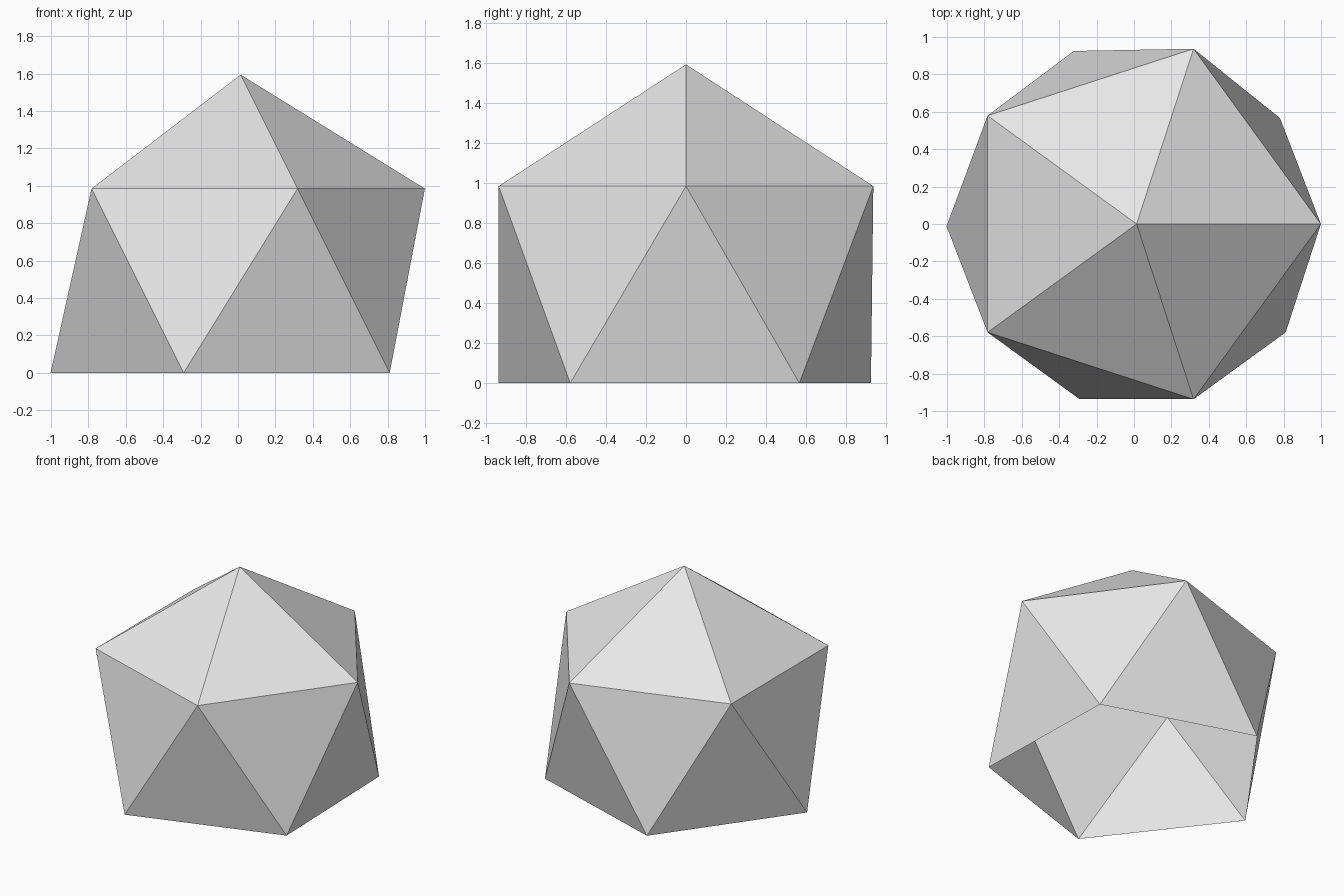
import bpy, bmesh
from mathutils import Vector

cube = bpy.data.objects.get("Cube")
if cube:
    bpy.data.objects.remove(cube, do_unlink=True)

RADIUS = 1.1015
CENTRE = Vector((0.014, 0, RADIUS / 5 ** 0.5))

# Twenty-sided faceted ball
bm = bmesh.new()
bmesh.ops.create_icosphere(bm, subdivisions=1, radius=RADIUS)

# Open the underside by removing the bottom point
bottom = min(bm.verts, key=lambda v: v.co.z)
bmesh.ops.delete(bm, geom=[bottom], context="VERTS")

# Rest the open rim on the ground
bmesh.ops.translate(bm, verts=bm.verts, vec=CENTRE)

# Nudge the back and left part of the rim slightly sideways
rim = [v for v in bm.verts if v.co.z < 0.1]
for v in rim:
    v.co.z = 0
    if v.co.y > -0.1:
        v.co += Vector((-0.031, -0.012, 0))

mesh = bpy.data.meshes.new("faceted_dome")
bm.to_mesh(mesh)
bm.free()
mesh.shade_flat()

# Plain grey surface
grey = bpy.data.materials.new("light_grey")
grey.use_nodes = True
colour = (0.8, 0.8, 0.8, 1)
grey.diffuse_color = colour
shader = next(n for n in grey.node_tree.nodes if n.type == "BSDF_PRINCIPLED")
shader.inputs["Base Color"].default_value = colour
mesh.materials.append(grey)

dome = bpy.data.objects.new("faceted_dome", mesh)
bpy.context.collection.objects.link(dome)
